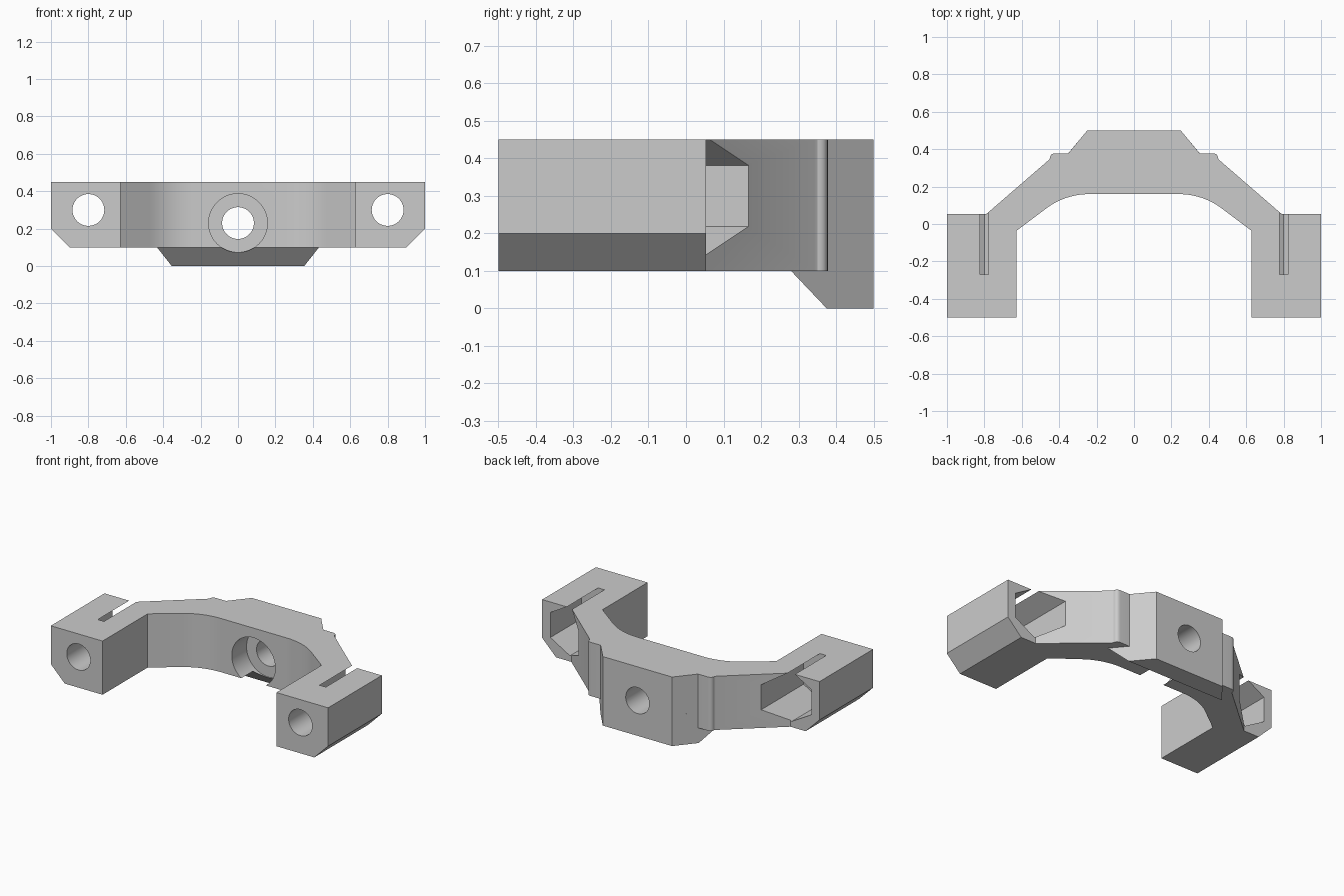
import bpy, bmesh, math
from mathutils import Vector

cube = bpy.data.objects.get("Cube")
if cube:
    bpy.data.objects.remove(cube, do_unlink=True)

grey = bpy.data.materials.new("plain grey")
grey.use_nodes = True
colour = (0.6, 0.6, 0.6, 1)
grey.diffuse_color = colour
grey.node_tree.nodes["Principled BSDF"].inputs["Base Color"].default_value = colour


def add_object(name, bm):
    bmesh.ops.recalc_face_normals(bm, faces=bm.faces)
    mesh = bpy.data.meshes.new(name)
    bm.to_mesh(mesh)
    bm.free()
    mesh.materials.append(grey)
    obj = bpy.data.objects.new(name, mesh)
    bpy.context.collection.objects.link(obj)
    return obj


def prism(name, points, start, end, axis="Z"):
    """Extrude a flat outline along Z (x, y points) or Y (x, z points)."""
    bm = bmesh.new()
    place = (lambda p, d: (p[0], p[1], d)) if axis == "Z" else (lambda p, d: (p[0], d, p[1]))
    face = bm.faces.new([bm.verts.new(place(p, start)) for p in points])
    made = bmesh.ops.extrude_face_region(bm, geom=[face])["geom"]
    shift = Vector(place((0, 0), end - start))
    bmesh.ops.translate(bm, vec=shift, verts=[g for g in made if isinstance(g, bmesh.types.BMVert)])
    return add_object(name, bm)


def ring(x, z, radius, sides):
    return [(x + radius * math.sin(math.tau * i / sides),
             z + radius * math.cos(math.tau * i / sides)) for i in range(sides)]


def bend(a, b, c, steps):
    a, b, c = Vector(a), Vector(b), Vector(c)
    return [tuple(a.lerp(b, i / steps).lerp(b.lerp(c, i / steps), i / steps))
            for i in range(steps + 1)]


def combine(target, other, operation):
    mod = target.modifiers.new("join", "BOOLEAN")
    mod.operation, mod.solver, mod.object = operation, "EXACT", other
    bpy.context.view_layer.objects.active = target
    bpy.ops.object.modifier_apply(modifier=mod.name)
    bpy.data.objects.remove(other, do_unlink=True)


# Arched bracket outline: inner curve, arm, sloping shoulder, rounded step, back pad
half = bend((0.235, 0.16), (0.3675, 0.16), (0.472, 0.081), 14)
half += [(0.627, -0.035), (0.627, -0.5), (1, -0.5), (1, 0.053), (0.79, 0.053), (0.456, 0.342)]
half += bend((0.45, 0.35), (0.449, 0.378), (0.42, 0.378), 6)
half += [(0.351, 0.378), (0.25, 0.5)]
outline = half + [(-x, y) for x, y in reversed(half)]
bracket = prism("bracket", outline, 0.1, 0.45)

# Sloped foot beneath the back pad
bm = bmesh.new()
for z, x, y in ((0, 0.354, 0.375), (0.1, 0.433, 0.28), (0.2, 0.433, 0.28)):
    for side in (-1, 1):
        bm.verts.new((side * x, y, z))
        bm.verts.new((side * 0.25, 0.5, z))
bmesh.ops.convex_hull(bm, input=bm.verts)
bmesh.ops.dissolve_limit(bm, angle_limit=0.01, verts=bm.verts, edges=bm.edges)
combine(bracket, add_object("foot", bm), "UNION")

# Each arm: lower outer chamfer, bolt hole and hexagonal nut pocket
for side in (-1, 1):
    corner = [(side * 0.85, 0.05), (side * 1.05, 0.05), (side * 1.05, 0.25)]
    combine(bracket, prism("chamfer_cutter", corner, -0.6, 0.2, "Y"), "DIFFERENCE")
    combine(bracket, prism("nut_cutter", ring(side * 0.8, 0.3, 0.163, 6), -0.27, 0.6, "Y"), "DIFFERENCE")
    combine(bracket, prism("bolt_cutter", ring(side * 0.8, 0.3, 0.085, 48), -0.6, 0, "Y"), "DIFFERENCE")

# Central hole with a wider recess at the front
combine(bracket, prism("recess_cutter", ring(0, 0.23, 0.157, 64), 0, 0.312, "Y"), "DIFFERENCE")
combine(bracket, prism("centre_cutter", ring(0, 0.23, 0.085, 48), 0, 0.6, "Y"), "DIFFERENCE")

# Smooth the curves, keep the corners crisp
bpy.ops.object.select_all(action="DESELECT")
bracket.select_set(True)
bpy.context.view_layer.objects.active = bracket
bpy.ops.object.shade_smooth_by_angle(angle=math.radians(20))
